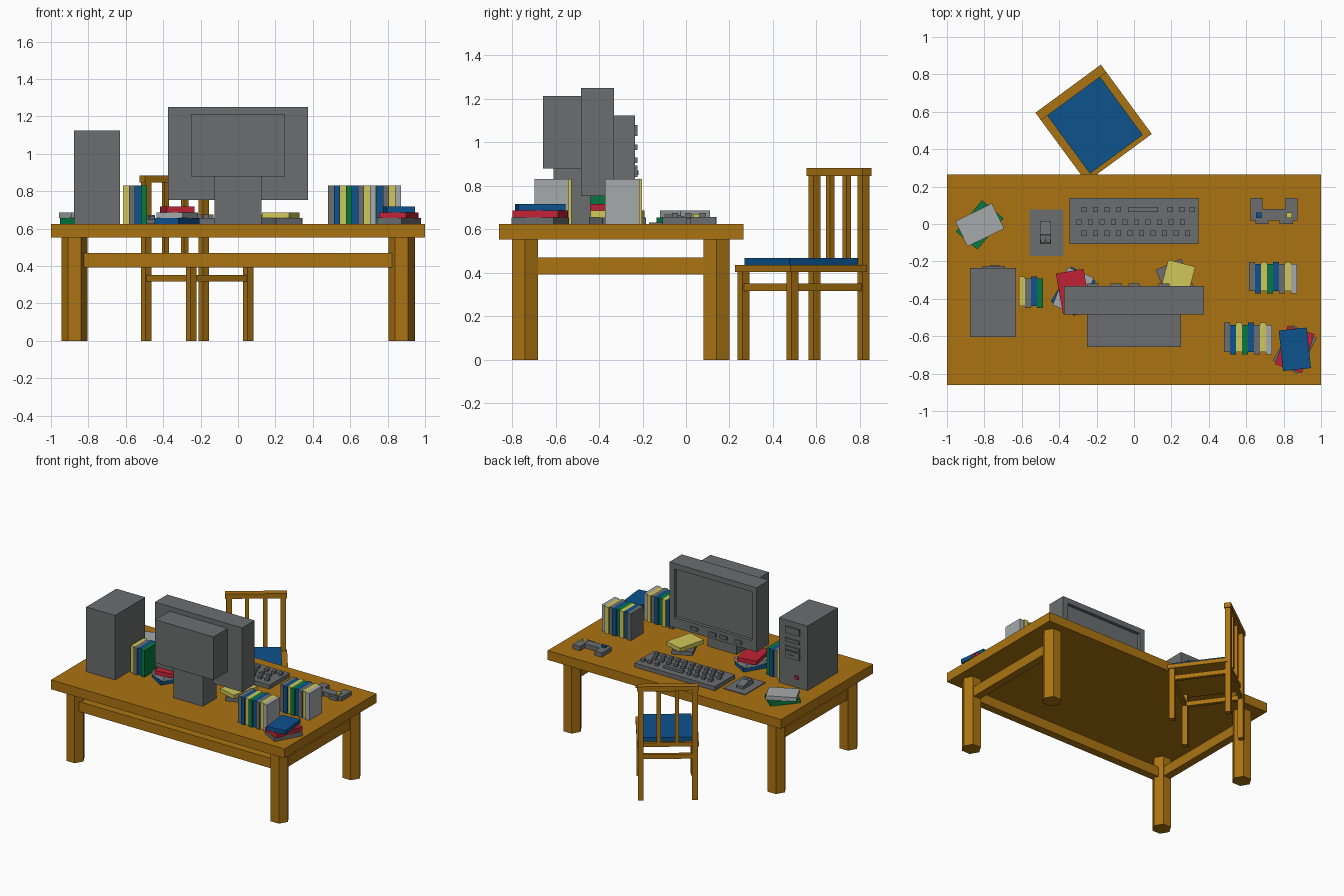
import bpy, bmesh, math
from mathutils import Matrix, Vector

if "Cube" in bpy.data.objects:
    bpy.data.objects.remove(bpy.data.objects["Cube"], do_unlink=True)

def material(name, rgb):
    m = bpy.data.materials.new(name)
    m.use_nodes = True
    m.diffuse_color = (*rgb, 1)
    m.node_tree.nodes["Principled BSDF"].inputs["Base Color"].default_value = (*rgb, 1)
    return m

WOOD = material("warm wood", (0.41, 0.175, 0.006))
GREY = material("dark grey", (0.145, 0.155, 0.158))
LIGHT = material("light grey", (0.38, 0.40, 0.41))
BLUE = material("blue", (0.004, 0.085, 0.27))
GREEN = material("green", (0.002, 0.19, 0.05))
YELLOW = material("yellow", (0.64, 0.57, 0.10))
RED = material("red", (0.53, 0.016, 0.035))

TOP = 0.625  # desk surface height

def finish(bm, name, mat):
    bmesh.ops.recalc_face_normals(bm, faces=bm.faces)
    mesh = bpy.data.meshes.new(name)
    bm.to_mesh(mesh)
    bm.free()
    mesh.materials.append(mat)
    ob = bpy.data.objects.new(name, mesh)
    bpy.context.collection.objects.link(ob)
    return ob

def box(name, mat, x, y, z, turn=0, frame=Matrix()):
    """Box from (low, high) ranges, turned about its own centre, then placed in a frame."""
    bm = bmesh.new()
    bmesh.ops.create_cube(bm, size=1)
    centre = Vector([(a + b) / 2 for a, b in (x, y, z)])
    size = Vector([b - a for a, b in (x, y, z)])
    bm.transform(frame @ Matrix.Translation(centre)
                 @ Matrix.Rotation(math.radians(turn), 4, 'Z') @ Matrix.Diagonal(size).to_4x4())
    return finish(bm, name, mat)

def around(c, width):
    return (c - width / 2, c + width / 2)

def prism(name, mat, points, offset):
    """Extrude a flat outline along an offset."""
    bm = bmesh.new()
    face = bm.faces.new([bm.verts.new(p) for p in points])
    out = bmesh.ops.extrude_face_region(bm, geom=[face])
    bmesh.ops.translate(bm, vec=offset, verts=[v for v in out["geom"] if isinstance(v, bmesh.types.BMVert)])
    return finish(bm, name, mat)

# Desk: top, hexagonal legs, three rails
box("desk_top", WOOD, (-1, 1), (-0.86, 0.265), (0.553, TOP))
for x in (-0.875, 0.875):
    for y in (-0.74, 0.14):
        ring = [(x + 0.07 * math.cos(math.pi * k / 3), y + 0.07 * math.sin(math.pi * k / 3), 0) for k in range(6)]
        prism("desk_leg", WOOD, ring, (0, 0, 0.555))
    box("desk_side_rail", WOOD, around(x, 0.06), (-0.74, 0.14), (0.393, 0.47))
box("desk_front_rail", WOOD, (-0.875, 0.875), around(-0.74, 0.06), (0.393, 0.47))

# Chair, built straight and turned as a whole
chair = Matrix.Translation((-0.21, 0.53, 0)) @ Matrix.Rotation(math.radians(36.3), 4, 'Z')

def chair_box(name, mat, x, y, z):
    box(name, mat, x, y, z, frame=chair)

chair_box("chair_seat", WOOD, (-0.217, 0.217), (-0.22, 0.215), (0.405, 0.437))
chair_box("chair_cushion", BLUE, (-0.175, 0.175), (-0.195, 0.195), (0.437, 0.469))
for side in (-1, 1):
    chair_box("chair_front_leg", WOOD, around(side * 0.19, 0.04), around(-0.19, 0.04), (0, 0.41))
    chair_box("chair_back_post", WOOD, around(side * 0.19, 0.04), around(0.215, 0.04), (0, 0.85))
    chair_box("chair_slat", WOOD, around(side * 0.064, 0.03), around(0.212, 0.025), (0.43, 0.85))
    chair_box("chair_side_stretcher", WOOD, around(side * 0.19, 0.025), (-0.19, 0.215), (0.317, 0.352))
for y in (-0.19, 0.215):
    chair_box("chair_stretcher", WOOD, (-0.19, 0.19), around(y, 0.025), (0.317, 0.352))
chair_box("chair_top_rail", WOOD, (-0.217, 0.217), around(0.215, 0.05), (0.846, 0.883))

# Computer tower with drive bays and power button
box("tower_case", GREY, (-0.877, -0.63), (-0.605, -0.235), (TOP, 1.125))
for low, high in ((1.03, 1.08), (0.965, 0.99), (0.905, 0.93), (0.84, 0.895)):
    box("tower_bay", GREY, (-0.81, -0.69), (-0.24, -0.224), (low, high))
box("tower_bay_latch", GREY, (-0.77, -0.72), (-0.23, -0.219), (0.85, 0.87))
box("power_button", RED, around(-0.785, 0.03), (-0.24, -0.226), (0.69, 0.715))

# Monitor with a recessed screen on the side towards the chair
bm = bmesh.new()
bmesh.ops.create_cube(bm, size=1)
bm.transform(Matrix.Translation((0, -0.407, 1.0025)) @ Matrix.Diagonal((0.748, 0.152, 0.497, 1)))
bm.normal_update()
screen = max(bm.faces, key=lambda f: f.normal.y)
bmesh.ops.inset_region(bm, faces=[screen], thickness=0.06)
for v in screen.verts:
    if v.co.z < 0.9:
        v.co.z += 0.035
recess = bmesh.ops.extrude_face_region(bm, geom=[screen])
bmesh.ops.translate(bm, vec=(0, -0.025, 0), verts=[v for v in recess["geom"] if isinstance(v, bmesh.types.BMVert)])
if screen.is_valid:
    bm.faces.remove(screen)
finish(bm, "monitor_frame", GREY)
box("monitor_back", GREY, (-0.25, 0.25), (-0.657, -0.483), (0.88, 1.214))
box("monitor_stand", GREY, (-0.126, 0.126), (-0.61, -0.44), (TOP, 0.882))
for x in (-0.22, -0.095, 0, 0.16):
    box("monitor_button", GREY, around(x, 0.06), (-0.335, -0.318), (0.78, 0.805))

# Keyboard
box("keyboard_base", GREY, (-0.345, 0.345), (-0.107, 0.14), (TOP, 0.657))
pitch = 0.0615
rows = [(0.011, [-0.294 + pitch * i for i in range(10)]),
        (-0.05, [-0.267 + pitch * i for i in range(10)]),
        (0.077, [-0.267 + pitch * i for i in (0, 1, 2, 3, 7.5, 8.5, 9.4)])]
for y, columns in rows:
    for x in columns:
        box("key", GREY, around(x, 0.028), around(y, 0.028), (0.65, 0.676))
box("space_bar", GREY, (-0.032, 0.128), around(0.077, 0.028), (0.65, 0.676))

# Mouse on its mat
box("mouse_mat", GREY, (-0.56, -0.376), (-0.17, 0.077), (TOP, 0.631))
side = [(-0.107, 0.63), (0.016, 0.63), (0.016, 0.652), (-0.055, 0.672), (-0.107, 0.65)]
prism("mouse_body", GREY, [(-0.502, y, z) for y, z in side], (0.058, 0, 0))
for x in (-0.487, -0.459):
    box("mouse_button", GREY, around(x, 0.024), (-0.1, -0.064), (0.65, 0.668))

# Game controller
half = [(0.125, 0.02), (0.125, 0.139), (0.062, 0.139), (0.062, 0.08)]
outline = half + [(-x, y) for x, y in reversed(half)]
prism("controller_body", GREY, [(0.749 + x, y, TOP) for x, y in outline], (0, 0, 0.033))
for s, mat in ((-1, BLUE), (1, YELLOW)):
    box("controller_trigger", GREY, around(0.749 + s * 0.065, 0.07), (0, 0.03), (TOP, 0.652))
    box("controller_button", mat, around(0.749 + s * 0.081, 0.03), around(0.047, 0.028), (0.65, 0.67))

# Rows of standing books
SPINE = 0.032

def book_row(x, y, colours):
    for i, mat in enumerate(colours):
        shift = 0.006 if i % 2 == 0 else -0.006
        box("standing_book", mat, (x + i * SPINE, x + (i + 1) * SPINE),
            around(y + shift, 0.157), (TOP, 0.832))

long_row = (GREY, BLUE, YELLOW, GREEN, BLUE, GREY, YELLOW, LIGHT)
book_row(-0.614, -0.365, (YELLOW, GREY, BLUE, GREEN))
book_row(0.615, -0.287, long_row)
book_row(0.481, -0.612, long_row)

# Piles of lying books
def book_pile(x, y, books):
    for i, (mat, turn) in enumerate(books):
        z = TOP + i * 0.031
        box("lying_book", mat, around(x, 0.15), around(y, 0.218), (z, z + 0.031), turn)

book_pile(-0.825, -0.005, ((GREEN, -40), (LIGHT, -64)))
book_pile(-0.325, -0.36, ((BLUE, -31), (LIGHT, -22), (RED, 10)))
book_pile(0.228, -0.315, ((GREY, 24), (YELLOW, -15)))
book_pile(0.86, -0.67, ((GREY, -28), (RED, -18), (BLUE, 6)))
